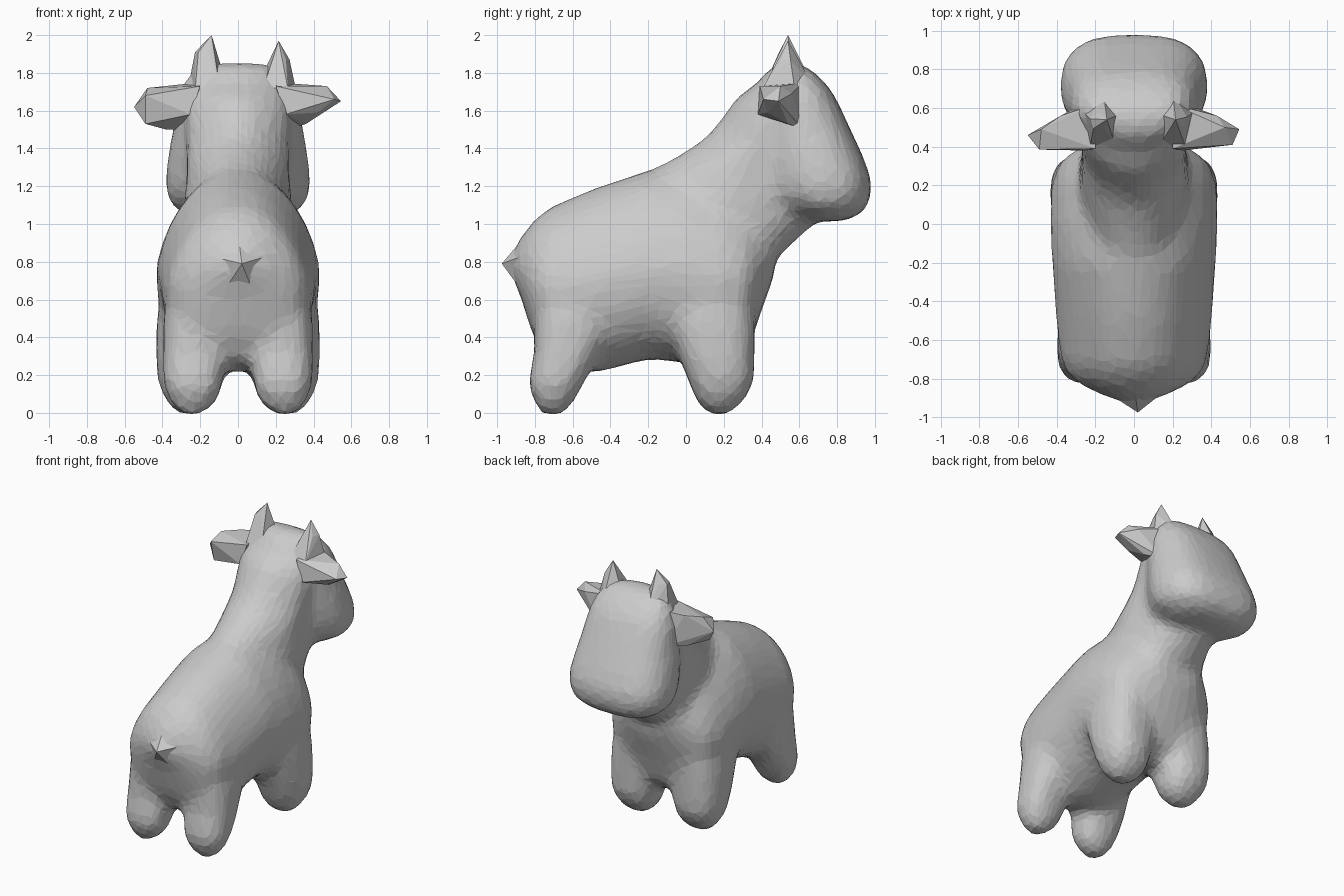
import bpy, bmesh, math
from mathutils import Vector


def ring_point(a, n):
    # unit superellipse point
    c, s = math.cos(a), math.sin(a)
    return (math.copysign(abs(c) ** (2 / n), c), math.copysign(abs(s) ** (2 / n), s))


def loft(bm, axis, sections, n=2.5, top=0.0, low=0.0, sides=28):
    """Sections are (t, low, high, x_min, x_max) stacked along the y or z axis.
    top and low pinch the width toward the high and low end of each section."""
    rings = []
    for t, lo, hi, x0, x1 in sections:
        ring = []
        for i in range(sides):
            u, v = ring_point(2 * math.pi * i / sides, n)
            u *= 1 - top * max(0, v) - low * max(0, -v)
            x = (x0 + x1) / 2 + u * (x1 - x0) / 2
            w = (lo + hi) / 2 + v * (hi - lo) / 2
            ring.append(bm.verts.new((x, t, w) if axis == 'y' else (x, w, t)))
        rings.append(ring)
    for a, b in zip(rings, rings[1:]):
        for i in range(sides):
            j = (i + 1) % sides
            bm.faces.new((a[i], a[j], b[j], b[i]))
    bm.faces.new(rings[0])
    bm.faces.new(rings[-1])


def sym(sections):
    return [(t, lo, hi, -w, w) for t, lo, hi, w in sections]


def finish(bm, name):
    bmesh.ops.recalc_face_normals(bm, faces=bm.faces[:])
    me = bpy.data.meshes.new(name)
    bm.to_mesh(me)
    bm.free()
    ob = bpy.data.objects.new(name, me)
    bpy.context.scene.collection.objects.link(ob)
    return ob


def hull(name, points):
    # faceted solid wrapped around a few points
    bm = bmesh.new()
    for p in points:
        bm.verts.new(p)
    res = bmesh.ops.convex_hull(bm, input=bm.verts[:])
    junk = {g for g in res['geom_interior'] if isinstance(g, bmesh.types.BMVert)}
    bmesh.ops.delete(bm, geom=list(junk), context='VERTS')
    return finish(bm, name)


body = bmesh.new()

# torso, tail end to chest
loft(body, 'y', sym([
    (-0.93, 0.75, 0.83, 0.05), (-0.87, 0.62, 0.93, 0.19), (-0.81, 0.42, 1.01, 0.31),
    (-0.73, 0.28, 1.08, 0.37), (-0.50, 0.21, 1.18, 0.40), (-0.20, 0.29, 1.28, 0.42),
    (0.00, 0.27, 1.27, 0.43), (0.20, 0.22, 1.22, 0.425), (0.32, 0.32, 1.13, 0.385),
    (0.38, 0.50, 1.06, 0.30), (0.46, 0.72, 1.00, 0.18)]), 2.2, top=0.22)

# neck, a ridge that widens toward the head
loft(body, 'z', sym([
    (0.80, -0.10, 0.45, 0.29), (0.95, -0.30, 0.62, 0.29), (1.05, -0.38, 0.72, 0.28),
    (1.15, -0.36, 0.75, 0.28), (1.22, -0.28, 0.75, 0.27), (1.29, -0.17, 0.70, 0.27),
    (1.37, -0.02, 0.66, 0.27), (1.44, 0.09, 0.65, 0.27), (1.55, 0.19, 0.60, 0.28),
    (1.67, 0.27, 0.60, 0.27), (1.74, 0.38, 0.60, 0.24)]), 2.0, low=0.35)

# head, jaw to crown
loft(body, 'z', sym([
    (1.02, 0.58, 0.86, 0.22), (1.08, 0.46, 0.95, 0.33), (1.14, 0.38, 0.975, 0.375),
    (1.23, 0.34, 0.98, 0.385), (1.35, 0.32, 0.935, 0.37), (1.48, 0.31, 0.875, 0.345),
    (1.60, 0.32, 0.82, 0.33), (1.70, 0.35, 0.77, 0.31), (1.79, 0.42, 0.69, 0.26),
    (1.85, 0.48, 0.60, 0.19)]), 2.9, low=0.4)

# four stubby legs, tucked into the torso at the top
front = [(-0.005, 0.11, 0.23, 0.19, 0.31), (0.06, 0.06, 0.30, 0.11, 0.38),
         (0.16, 0.02, 0.355, 0.09, 0.42), (0.32, -0.04, 0.36, 0.06, 0.43),
         (0.50, -0.10, 0.36, 0.06, 0.425), (0.75, -0.10, 0.33, 0.06, 0.37)]
rear = [(-0.005, -0.77, -0.64, 0.19, 0.31), (0.06, -0.80, -0.60, 0.11, 0.36),
        (0.15, -0.835, -0.55, 0.09, 0.39), (0.32, -0.80, -0.46, 0.06, 0.395),
        (0.50, -0.795, -0.40, 0.06, 0.39), (0.75, -0.78, -0.38, 0.06, 0.33)]
for leg in (front, rear):
    for s in (-1, 1):
        loft(body, 'z', [(t, lo, hi, s * a, s * b) for t, lo, hi, a, b in leg], 2.7)

# fuse into one soft, faceted skin
cow = finish(body, "body")
m = cow.modifiers.new("fuse", 'REMESH')
m.mode, m.voxel_size, m.use_smooth_shade = 'VOXEL', 0.035, False
m = cow.modifiers.new("soften", 'SMOOTH')
m.factor, m.iterations = 0.5, 16
m = cow.modifiers.new("swell", 'DISPLACE')
m.strength, m.mid_level = 0.006, 0.0
m = cow.modifiers.new("facets", 'DECIMATE')
m.ratio = 0.22

# horns: lopsided spikes with flared roots
for name, base, mid, tip in (
        ("left_horn", (-0.16, 0.53, 1.72), (-0.18, 0.53, 1.91), (-0.14, 0.54, 2.0)),
        ("right_horn", (0.20, 0.53, 1.72), (0.225, 0.54, 1.87), (0.215, 0.54, 1.97))):
    pts = [tip]
    for centre, rx, ry in ((base, 0.11, 0.15), (mid, 0.05, 0.045)):
        for i in range(5):
            a = 2 * math.pi * i / 5 + 0.3
            pts.append(Vector(centre) + Vector((rx * math.cos(a), ry * math.sin(a), 0)))
    hull(name, pts)

# ears: root is shared by both sides, tips differ a little
root = [(0.20, 0.39, 1.73), (0.20, 0.62, 1.75), (0.25, 0.38, 1.58), (0.27, 0.62, 1.50)]
tips = {
    -1: [(0.55, 0.46, 1.62), (0.49, 0.385, 1.68), (0.48, 0.49, 1.72), (0.49, 0.42, 1.53),
         (0.38, 0.54, 1.50), (0.38, 0.56, 1.73)],
    1: [(0.545, 0.49, 1.65), (0.51, 0.41, 1.66), (0.47, 0.50, 1.73), (0.43, 0.56, 1.69),
        (0.42, 0.43, 1.59), (0.36, 0.54, 1.53)]}
for s, name in ((-1, "left_ear"), (1, "right_ear")):
    hull(name, [(s * x, y, z) for x, y, z in root + tips[s]])

# pointed tail stub, flaring into the rump
hull("tail", [(0.02, -0.975, 0.79), (0, -0.84, 0.95), (0.19, -0.84, 0.84), (-0.19, -0.84, 0.84),
              (0.09, -0.85, 0.62), (-0.09, -0.85, 0.62), (0, -0.75, 0.80)])
